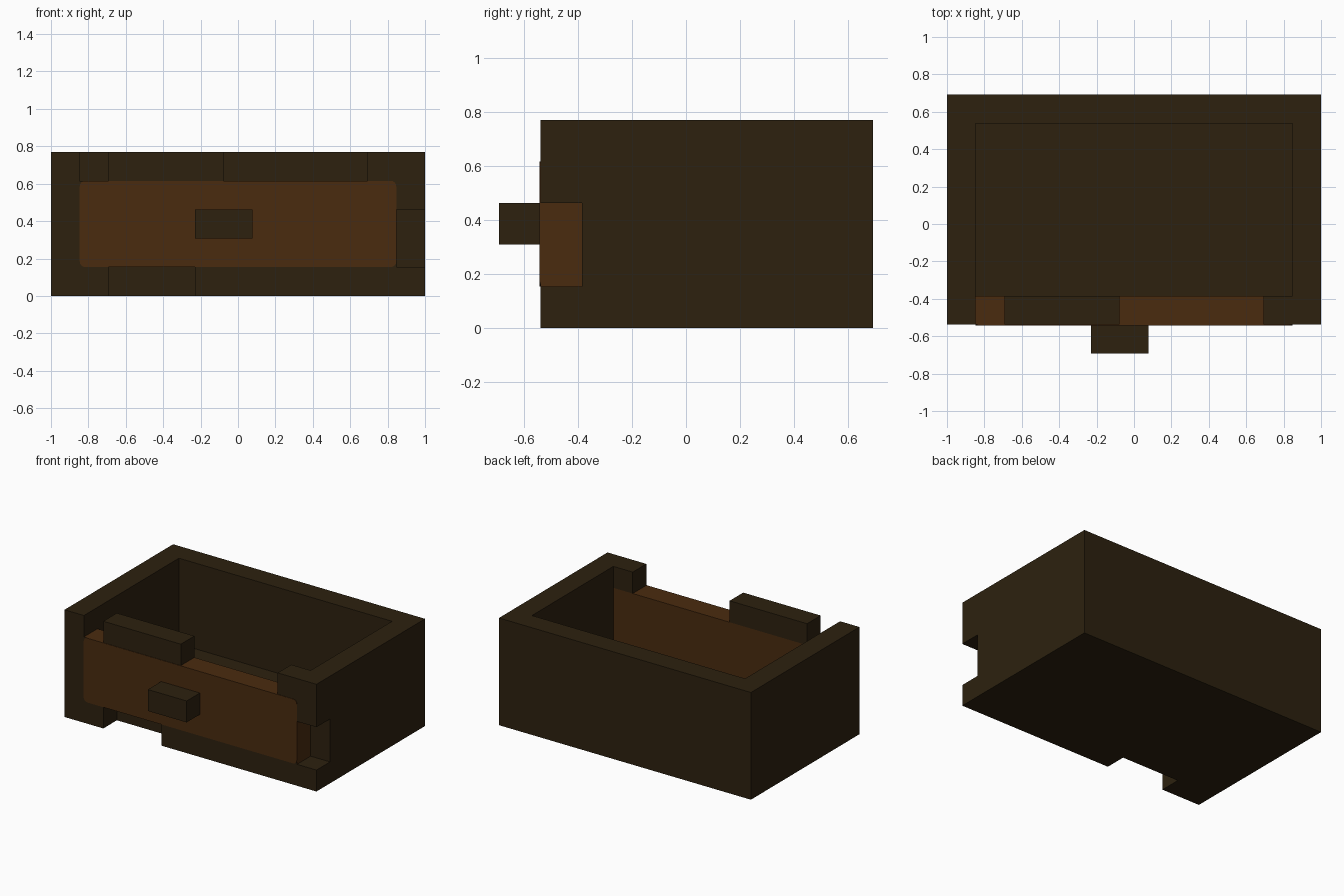
import bpy, bmesh
from mathutils import Vector

cube = bpy.data.objects.get("Cube")
if cube:
    bpy.data.objects.remove(cube, do_unlink=True)

U = 2 / 13                              # one block unit; the crate is 13 blocks wide
ORIGIN = Vector((-1, -3.5 * U, 0))      # front left bottom corner of the crate


def material(name, rgb):
    m = bpy.data.materials.new(name)
    m.use_nodes = True
    m.diffuse_color = (*rgb, 1)
    m.node_tree.nodes["Principled BSDF"].inputs["Base Color"].default_value = (*rgb, 1)
    return m


DARK = material("dark wood", (0.026, 0.0152, 0.0048))
BROWN = material("brown wood", (0.0685, 0.0242, 0.0048))


def box(name, x, y, z, *mats):
    """Box spanning (min, max) block ranges along each axis."""
    bm = bmesh.new()
    bmesh.ops.create_cube(bm, size=1)
    for v in bm.verts:
        v.co = ORIGIN + U * Vector([r[0] if c < 0 else r[1] for c, r in zip(v.co, (x, y, z))])
    bm.normal_update()
    return finish(name, bm, *mats)


def finish(name, bm, *mats):
    me = bpy.data.meshes.new(name)
    bm.to_mesh(me)
    bm.free()
    for m in mats:
        me.materials.append(m)
    ob = bpy.data.objects.new(name, me)
    bpy.context.collection.objects.link(ob)
    return ob


def carve(target, x, y, z):
    """Cut a box-shaped volume out of the target."""
    cutter = box("cutter", x, y, z, DARK)
    cutter.hide_render = True
    mod = target.modifiers.new("carve", 'BOOLEAN')
    mod.operation, mod.solver, mod.object = 'DIFFERENCE', 'EXACT', cutter
    bpy.context.view_layer.objects.active = target
    bpy.ops.object.modifier_apply(modifier=mod.name)
    bpy.data.objects.remove(cutter, do_unlink=True)


# Open crate: hollow inside, window for the front panel, broken front frame
crate = box("crate_frame", (0, 13), (0, 8), (0, 5), DARK)
carve(crate, (1, 12), (1, 7), (1, 6))           # inside
carve(crate, (1, 12), (-1, 1.5), (1, 4))        # panel window
carve(crate, (1, 2), (-1, 1.5), (3.5, 6))       # small gap in top rail
carve(crate, (6, 11), (-1, 1.5), (3.5, 6))      # wide gap in top rail
carve(crate, (2, 5), (-1, 1), (-1, 1.5))        # gap in bottom rail
carve(crate, (11.5, 14), (-1, 1), (1, 3))       # gap in side post

# Front panel; its front face is dark so the corners show around the rounded plate
panel = box("front_panel", (1, 12), (0, 1), (1, 4), BROWN, DARK)
for p in panel.data.polygons:
    p.material_index = 1 if p.normal.y < -0.5 else 0

# Rounded plate covering the panel front
bm = bmesh.new()
corners = [bm.verts.new(ORIGIN + U * Vector((x, -0.02, z)))
           for x, z in ((1, 1), (12, 1), (12, 4), (1, 4))]
bm.faces.new(corners)
bmesh.ops.bevel(bm, geom=corners, offset=0.03, segments=4, profile=0.5, affect='VERTICES')
ext = bmesh.ops.extrude_face_region(bm, geom=bm.faces[:])
for v in ext["geom"]:
    if isinstance(v, bmesh.types.BMVert):
        v.co.y += 0.02 * U
bmesh.ops.recalc_face_normals(bm, faces=bm.faces[:])
finish("panel_plate", bm, BROWN)

# Handle block
box("handle", (5, 7), (-1, 0), (2, 3), DARK)
